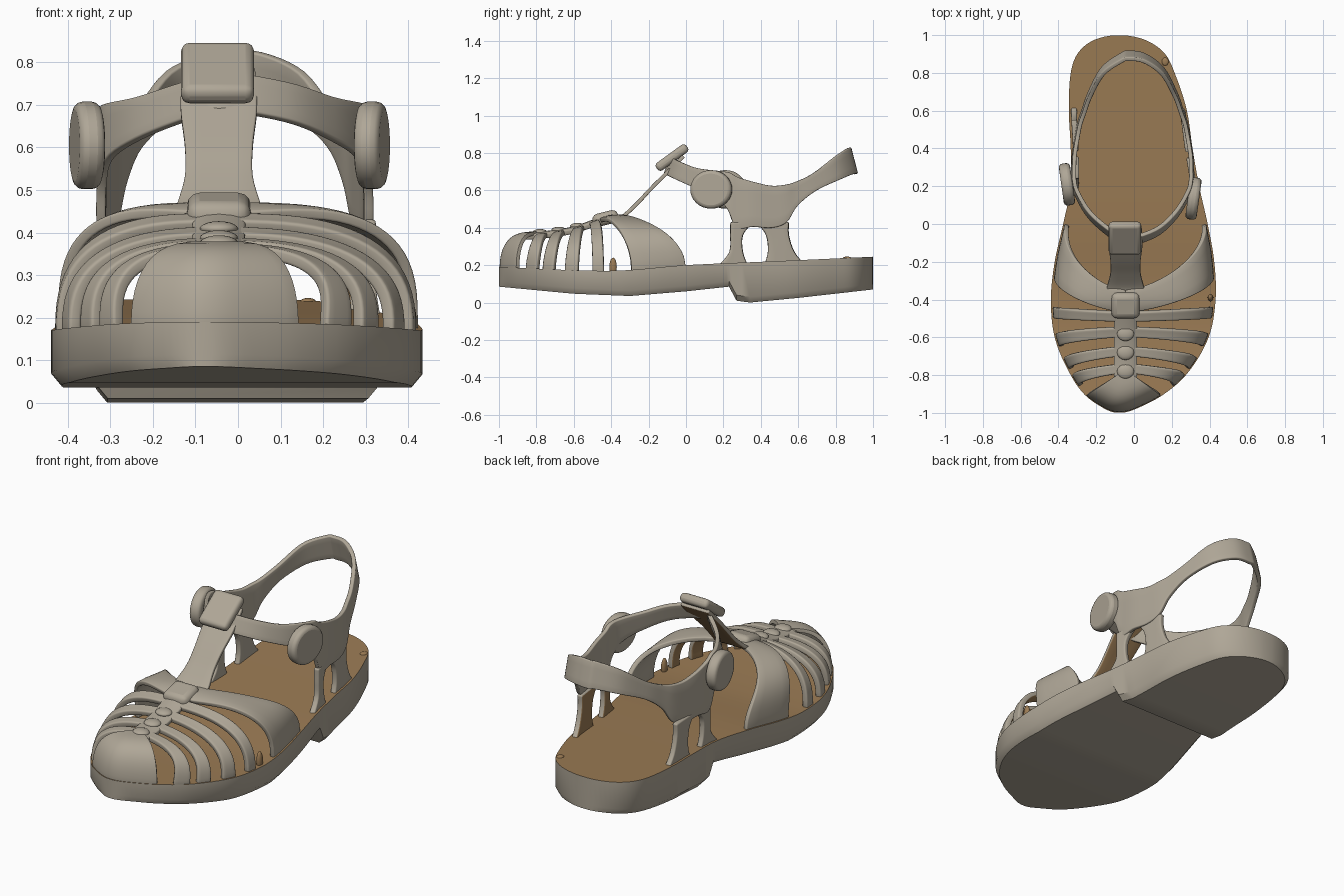
import bpy, bmesh, math
from mathutils import Vector

if "Cube" in bpy.data.objects:
    bpy.data.objects.remove(bpy.data.objects["Cube"], do_unlink=True)


def material(name, colour):
    mat = bpy.data.materials.new(name)
    mat.use_nodes = True
    mat.diffuse_color = (*colour, 1)
    mat.node_tree.nodes["Principled BSDF"].inputs["Base Color"].default_value = (*colour, 1)
    return mat


BEIGE = material("warm grey rubber", (0.43, 0.385, 0.31))
BROWN = material("tan insole", (0.33, 0.2, 0.09))
MID = -0.045  # x of the centre strap


def smooth_value(keys, t):
    """Hermite interpolation through (t, value) pairs."""
    t = min(max(t, keys[0][0]), keys[-1][0])
    i = 0
    while i < len(keys) - 2 and t > keys[i + 1][0]:
        i += 1

    def slope(j):
        a, b = keys[max(j - 1, 0)], keys[min(j + 1, len(keys) - 1)]
        return (b[1] - a[1]) / (b[0] - a[0])

    (t0, v0), (t1, v1) = keys[i], keys[i + 1]
    h = t1 - t0
    s = (t - t0) / h
    return (v0 * (1 + 2 * s) * (1 - s) ** 2 + v1 * s * s * (3 - 2 * s)
            + h * slope(i) * s * (1 - s) ** 2 + h * slope(i + 1) * s * s * (s - 1))


def straight_value(keys, t):
    for (t0, v0), (t1, v1) in zip(keys, keys[1:]):
        if t <= t1:
            return v0 + (v1 - v0) * max(t - t0, 0) / (t1 - t0)
    return keys[-1][1]


# Footprint: y, left edge, right edge
FOOT = [(-1, -.08, -.08), (-.97, -.17, .03), (-.9, -.265, .16), (-.8, -.335, .275),
        (-.6, -.42, .395), (-.4, -.44, .432), (-.2, -.42, .425), (0, -.375, .39),
        (.2, -.335, .345), (.4, -.335, .31), (.6, -.345, .28), (.8, -.335, .215),
        (.9, -.3, .165), (.97, -.22, .07), (1, -.08, -.08)]
SOLE_TOP = [(-1, .19), (-.4, .17), (0, .2), (.5, .222), (1, .245)]
SOLE_BOTTOM = [(-1, .085), (-.6, .047), (-.3, .035), (0, .06), (.23, .085),
               (.27, .01), (.34, 0), (.6, .025), (1, .07)]
VAMP_TOP = [(-1, .36), (-.75, .375), (-.6, .4), (-.5, .435), (-.4, .47), (-.2, .46)]


def edge(side, y):
    column = 2 if side > 0 else 1
    y = min(max(y, -1), 1)
    return smooth_value([(math.acos(-k[0]), k[column]) for k in FOOT], math.acos(-y))


def finish(obj, mats, bevel=0.0, angle=40):
    for mat in mats:
        obj.data.materials.append(mat)
    if bevel:
        mod = obj.modifiers.new("soft edges", "BEVEL")
        mod.width, mod.segments, mod.limit_method = bevel, 3, "ANGLE"
        mod.angle_limit = math.radians(50)
    bpy.ops.object.select_all(action="DESELECT")
    obj.select_set(True)
    bpy.context.view_layer.objects.active = obj
    bpy.ops.object.shade_smooth_by_angle(angle=math.radians(angle))
    return obj


def mesh_object(name, verts, faces):
    mesh = bpy.data.meshes.new(name)
    mesh.from_pydata(verts, [], faces)
    obj = bpy.data.objects.new(name, mesh)
    bpy.context.collection.objects.link(obj)
    return obj


def sheet(name, rows, thick=0.025, closed=False, steps=1, lining=False):
    """Band through rows of points, splined along its length, then thickened inward."""
    n = len(rows)
    at = (lambda i: rows[i % n]) if closed else (lambda i: rows[min(max(i, 0), n - 1)])
    fine = []
    for i in range(n if closed else n - 1):
        for k in range(steps):
            s = k / steps
            fine.append([0.5 * (2 * b + (c - a) * s + (2 * a - 5 * b + 4 * c - d) * s ** 2
                                + (3 * b - a - 3 * c + d) * s ** 3)
                         for a, b, c, d in zip(at(i - 1), at(i), at(i + 1), at(i + 2))])
    if not closed:
        fine.append(rows[-1])
    w, m = len(fine[0]), len(fine)
    faces = [(i * w + j, i * w + j + 1, (i + 1) % m * w + j + 1, (i + 1) % m * w + j)
             for i in range(m if closed else m - 1) for j in range(w - 1)]
    obj = mesh_object(name, [p for row in fine for p in row], faces)
    # Point the normals away from the foot
    outward = sum(f.normal.dot(f.center - Vector((MID, 0.4 if closed else f.center.y, 0.2)))
                  * f.area for f in obj.data.polygons)
    if outward < 0:
        obj.data.flip_normals()
    mod = obj.modifiers.new("thickness", "SOLIDIFY")
    mod.thickness, mod.offset = thick, -1
    mod.material_offset = 1 if lining else 0
    return finish(obj, [BEIGE, BROWN], thick * 0.25)


def across(a, b, count=4):
    return [Vector(a).lerp(Vector(b), i / count) for i in range(count + 1)]


# Sole with the heel step; its upward faces form the insole
stations = [-math.cos(math.pi * i / 72) for i in range(1, 72)] + [.23, .25, .27, .3]
verts = []
for y in sorted(stations):
    left, right = edge(-1, y), edge(1, y)
    top, low = smooth_value(SOLE_TOP, y), straight_value(SOLE_BOTTOM, y)
    inset = min(.025, (right - left) * .1)
    verts += [(left, y, top), (right, y, top), (right, y, low + .03),
              (right - inset, y, low), (left + inset, y, low), (left, y, low + .03)]
count = len(stations)
faces = [(i * 6 + j, i * 6 + (j + 1) % 6, i * 6 + 6 + (j + 1) % 6, i * 6 + 6 + j)
         for i in range(count - 1) for j in range(6)]
faces += [tuple(range(6)), tuple(range(count * 6 - 6, count * 6))]
sole = mesh_object("sole", verts, faces)
bm = bmesh.new()
bm.from_mesh(sole.data)
bmesh.ops.recalc_face_normals(bm, faces=bm.faces)
for face in bm.faces:
    face.material_index = 1 if face.normal.z > 0.7 else 0
bm.to_mesh(sole.data)
bm.free()
finish(sole, [BEIGE, BROWN])


# Vamp straps arching from the sole edge to the centre strip
def arch_point(side, t, y, power):
    a = t * math.pi / 2
    base = smooth_value(SOLE_TOP, y) - .01
    x = MID + (edge(side, y) * .98 - MID) * max(math.cos(a), 0) ** power
    return Vector((x, y, base + (smooth_value(VAMP_TOP, y) - base) * math.sin(a) ** power))


def arch(name, side, base, top, power, thick, lining):
    rows = []
    for i in range(21):
        t = i / 20
        front, back = (b + (e - b) * t ** 1.2 for b, e in zip(base, top))
        rows.append([arch_point(side, t, front + (back - front) * k / 4, power)
                     for k in range(5)])
    sheet(name, rows, thick, lining=lining)


STRAPS = [((-.86, -.8), (-.79, -.74)), ((-.77, -.71), (-.7, -.65)),
          ((-.65, -.58), (-.6, -.55)), ((-.5, -.44), (-.52, -.47))]
for side, word in ((1, "left"), (-1, "right")):
    for number, (base, top) in enumerate(STRAPS, 1):
        arch(f"{word}_toe_strap_{number}", side, base, top, .75, .03, side > 0)
    arch(f"{word}_wide_strap", side, (-.29, 0), (-.47, -.35), .62, .025, False)

# Toe cap
apex = Vector((MID, -.77, .38))
rows = []
for i in range(-10, 11):
    y = -math.cos(abs(i) / 10 * math.acos(.91))
    foot = Vector((edge(i or 1, y), y, .18))
    row = []
    for j in range(13):
        a = j / 12 * math.pi / 2
        p = apex.lerp(foot, .985 * max(math.cos(a), 0) ** .55)
        p.z = .18 + .2 * math.sin(a) ** .9
        row.append(p)
    rows.append(row)
sheet("toe_cap", rows, .02)

# Centre strip and the upright strap
rows = []
for i in range(13):
    y = -.86 + i * .04
    z = smooth_value(VAMP_TOP, y) + .008
    rows.append([Vector((MID + k * .032, y, z - .003 * k * k)) for k in range(-2, 3)])
sheet("centre_strip", rows, .03)
UPRIGHT = [(-.42, .45, .1), (-.35, .465, .1), (-.27, .535, .08),
           (-.2, .61, .08), (-.11, .7, .09), (-.02, .79, .085)]
sheet("upright_strap", [across((MID - w, y, z), (MID + w, y, z)) for y, z, w in UPRIGHT],
      .02, steps=5, lining=True)


def block(name, centre, size, tilt, bevel):
    bpy.ops.mesh.primitive_cube_add(size=1, location=centre)
    obj = bpy.context.object
    obj.name, obj.scale = name, size
    bpy.ops.object.transform_apply(location=False, rotation=False, scale=True)
    obj.rotation_euler.x = math.radians(tilt)
    finish(obj, [BEIGE], bevel)


block("strap_loop", (MID - .003, -.075, .775), (.172, .2, .05), 36, .02)
block("centre_knob", (MID, -.43, .45), (.15, .14, .07), 14, .03)


def ball(name, centre, size, mat):
    bpy.ops.mesh.primitive_uv_sphere_add(segments=16, ring_count=10, location=centre)
    obj = bpy.context.object
    obj.name, obj.scale = name, size
    finish(obj, [mat])


for number, y in enumerate((-.78, -.68, -.58), 1):
    ball(f"strip_bump_{number}", (MID, y, smooth_value(VAMP_TOP, y) + .003),
         (.045, .04, .018), BEIGE)
ball("insole_peg", (.405, -.39, .19), (.015, .02, .05), BROWN)
ball("heel_stud", (.165, .86, .238), (.018, .022, .008), BROWN)

# Ankle strap: x, y, lower edge, upper edge around the model's left half
HALF = [(.12, -.07, .665, .755), (.23, .03, .62, .72), (.3, .15, .57, .705),
        (.317, .22, .5, .695), (.318, .27, .4, .67), (.315, .36, .405, .645),
        (.3, .46, .4, .625), (.285, .54, .43, .63), (.265, .6, .52, .645),
        (.23, .7, .6, .69), (.16, .83, .66, .78), (.06, .905, .69, .825)]
ring = [(MID, -.12, .69, .78)] + HALF + [(-.03, .92, .69, .83)]
ring += [(-x - .015, y, low, high) for x, y, low, high in reversed(HALF)]
sheet("ankle_strap", [across((x, y, low), (x * .985, .4 + (y - .4) * .93, high))
                      for x, y, low, high in ring], .022, closed=True, steps=5)

# Ankle posts: height, front edge, back edge
POSTS = {"front": [(.2, .18, .33), (.27, .235, .305), (.36, .24, .305), (.43, .24, .36)],
         "back": [(.2, .42, .64), (.27, .44, .58), (.36, .43, .55), (.43, .38, .55)]}
for side, word in ((1, "left"), (-1, "right")):
    for place, keys in POSTS.items():
        rows = [[Vector((edge(side, y) * .965, y, z)) for y in
                 (front + (back - front) * k / 4 for k in range(5))]
                for z, front, back in keys]
        sheet(f"{word}_{place}_post", rows, .03, steps=4, lining=side > 0)

# Round side buttons
for word, x, y, turn in (("left", .315, .135, -8), ("right", -.355, .21, 8)):
    bpy.ops.mesh.primitive_cylinder_add(vertices=32, radius=.112, depth=.06,
                                        location=(x, y, .605))
    button = bpy.context.object
    button.name = f"{word}_button"
    button.scale.x = .92
    button.rotation_euler = (0, math.radians(90), math.radians(turn))
    finish(button, [BEIGE], .02)
